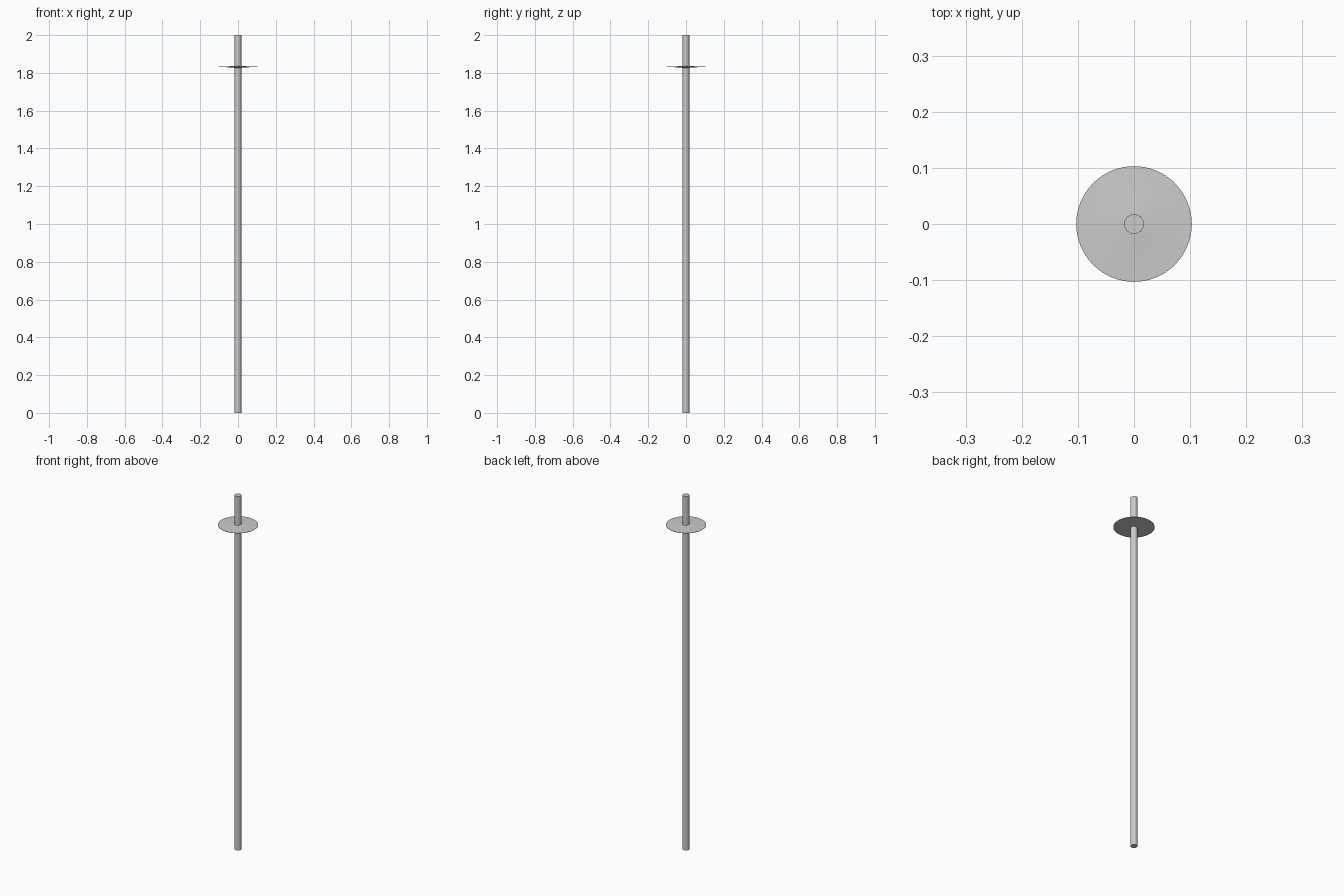
import bpy, bmesh, math

if "Cube" in bpy.data.objects:
    bpy.data.objects.remove(bpy.data.objects["Cube"])


def lathe(name, profile, sides, smooth=None, offset=0.0):
    """Revolve a closed (radius, z) profile around z; radius 0 makes a pole."""
    bm = bmesh.new()
    rings = []
    for r, z in profile:
        if r == 0:
            rings.append([bm.verts.new((0, 0, z))] * sides)
        else:
            angles = [2 * math.pi * (i + offset) / sides for i in range(sides)]
            rings.append([bm.verts.new((r * math.cos(a), r * math.sin(a), z)) for a in angles])
    for lower, upper in zip(rings, rings[1:]):
        for i in range(sides):
            j = (i + 1) % sides
            corners = list(dict.fromkeys([lower[i], lower[j], upper[j], upper[i]]))
            bm.faces.new(corners)
    bmesh.ops.recalc_face_normals(bm, faces=bm.faces)
    mesh = bpy.data.meshes.new(name)
    bm.to_mesh(mesh)
    bm.free()
    obj = bpy.data.objects.new(name, mesh)
    bpy.context.collection.objects.link(obj)
    if smooth:
        bpy.ops.object.select_all(action='DESELECT')
        bpy.context.view_layer.objects.active = obj
        obj.select_set(True)
        bpy.ops.object.shade_smooth_by_angle(angle=math.radians(smooth))
    return obj


# Long straight shaft
R = 0.018
lathe("shaft", [(0, 0), (R, 0), (R, 2), (0, 2)], 12, smooth=35, offset=0.5)

# Thin disc guard, slightly thicker towards the shaft
Z = 1.832
lathe("disc_guard", [
    (0, Z - 0.006), (0.018, Z - 0.005), (0.06, Z - 0.002), (0.103, Z - 0.0006),
    (0.103, Z + 0.0006), (0.06, Z + 0.002), (0.018, Z + 0.005), (0, Z + 0.006),
], 64, smooth=35)
